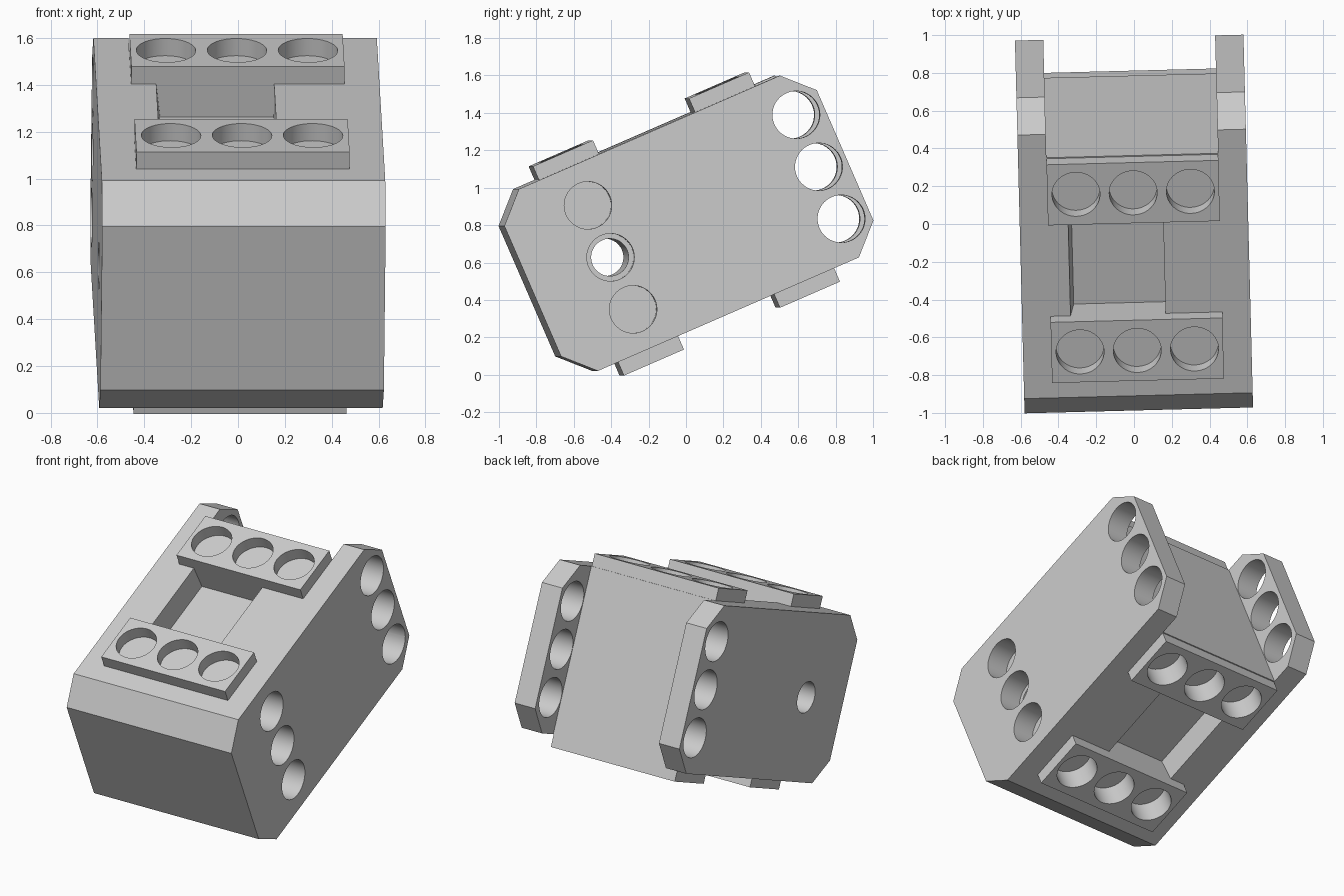
import bpy
import bmesh
import math
from mathutils import Matrix, Vector

if "Cube" in bpy.data.objects:
    bpy.data.objects.remove(bpy.data.objects["Cube"], do_unlink=True)

grey = bpy.data.materials.new("plain_grey")
grey.use_nodes = True
grey.diffuse_color = (0.6, 0.6, 0.6, 1)
grey.node_tree.nodes["Principled BSDF"].inputs["Base Color"].default_value = (0.6, 0.6, 0.6, 1)

HALF_X, HALF_Y, HALF_Z = 0.605, 0.911, 0.53
CHAMFER = 0.15
INNER = 0.455          # half width between the ears, and of the pads
BACK = 0.626           # back face between the ears
PAD_TOP = 0.61
HOLE_R = 0.127
SPACING = 0.303
PLACE = (Matrix.Translation((0, 0, 0.81))
         @ Matrix.Rotation(math.radians(1.48), 4, 'Z')
         @ Matrix.Rotation(math.radians(23.5), 4, 'X'))


def prism(name, points, axis, low, high):
    """Extrude a 2D outline along an axis; outline uses the other two axes in order."""
    bm = bmesh.new()
    ring = []
    for a, b in points:
        co = [a, b]
        co.insert(axis, low)
        ring.append(bm.verts.new(co))
    face = bm.faces.new(ring)
    out = bmesh.ops.extrude_face_region(bm, geom=[face])
    move = Vector((0, 0, 0))
    move[axis] = high - low
    bmesh.ops.translate(bm, vec=move,
                        verts=[v for v in out["geom"] if isinstance(v, bmesh.types.BMVert)])
    bmesh.ops.recalc_face_normals(bm, faces=bm.faces[:])
    mesh = bpy.data.meshes.new(name)
    bm.to_mesh(mesh)
    bm.free()
    mesh.materials.append(grey)
    obj = bpy.data.objects.new(name, mesh)
    bpy.context.collection.objects.link(obj)
    return obj


def box(name, x, y, z):
    return prism(name, [(x[0], y[0]), (x[1], y[0]), (x[1], y[1]), (x[0], y[1])], 2, *z)


def cylinder(name, a, b, radius, axis, low, high):
    steps = [math.tau * i / 48 for i in range(48)]
    return prism(name, [(a + radius * math.cos(t), b + radius * math.sin(t)) for t in steps],
                 axis, low, high)


def cut(obj, cutters):
    """Subtract every cutter, bake the result and remove the cutters."""
    for c in cutters:
        c.hide_render = True
        mod = obj.modifiers.new("cut", 'BOOLEAN')
        mod.operation = 'DIFFERENCE'
        mod.solver = 'EXACT'
        mod.object = c
    bpy.context.view_layer.update()
    graph = bpy.context.evaluated_depsgraph_get()
    baked = bpy.data.meshes.new_from_object(obj.evaluated_get(graph))
    obj.modifiers.clear()
    obj.data = baked
    for c in cutters:
        bpy.data.objects.remove(c, do_unlink=True)


# Main block: chamfered side outline across the full width
y, z, c = HALF_Y, HALF_Z, CHAMFER
outline = [(-y, c - z), (c - y, -z), (y - c, -z), (y, c - z),
           (y, z - c), (y - c, z), (c - y, z), (-y, z - c)]
body = prism("body", outline, 0, -HALF_X, HALF_X)
pads = {(-0.64, -0.29): "front", (0.27, 0.62): "back"}
cutters = [box("ear_gap", (-INNER, INNER), (BACK, 1.2), (-1, 1))]

# Ear holes, side sockets and the narrow cross bore
for i in (-1, 0, 1):
    cutters.append(cylinder("ear_hole", 0.757, i * SPACING, HOLE_R, 0, -1, 1))
    cutters.append(cylinder("side_socket", -0.457, i * SPACING, HOLE_R, 0, HALF_X - 0.15, 1))
cutters.append(cylinder("cross_bore", -0.457, 0, 0.1, 0, -1, 1))

# Recesses between the pads, above and below
for s in (1, -1):
    cutters.append(prism("recess", [(-0.352, s * 0.56), (-0.33, s * 0.375),
                                    (0.155, s * 0.375), (0.155, s * 0.56)], 1, -0.29, 0.27))

# Lower pad sockets continue into the block
for span in pads:
    for i in (-1, 0, 1):
        cutters.append(cylinder("lower_socket", i * SPACING, sum(span) / 2, HOLE_R,
                                2, -0.7, -PAD_TOP + 0.15))
cut(body, cutters)
parts = [body]

# Raised pads with three round sockets each
for span, where in pads.items():
    for s, side in ((1, "upper"), (-1, "lower")):
        low, high = sorted((s * HALF_Z, s * PAD_TOP))
        pad = box(f"{where}_{side}_pad", (-INNER, INNER), span, (low, high))
        cut(pad, [cylinder("pad_socket", i * SPACING, sum(span) / 2, HOLE_R, 2, low - 0.1, high + 0.1)
                  for i in (-1, 0, 1)])
        parts.append(pad)

# Tilt everything into place and shade round walls smooth
bpy.ops.object.select_all(action='DESELECT')
for p in parts:
    p.data.transform(PLACE)
    p.select_set(True)
bpy.context.view_layer.objects.active = body
bpy.ops.object.shade_smooth_by_angle(angle=math.radians(30))
